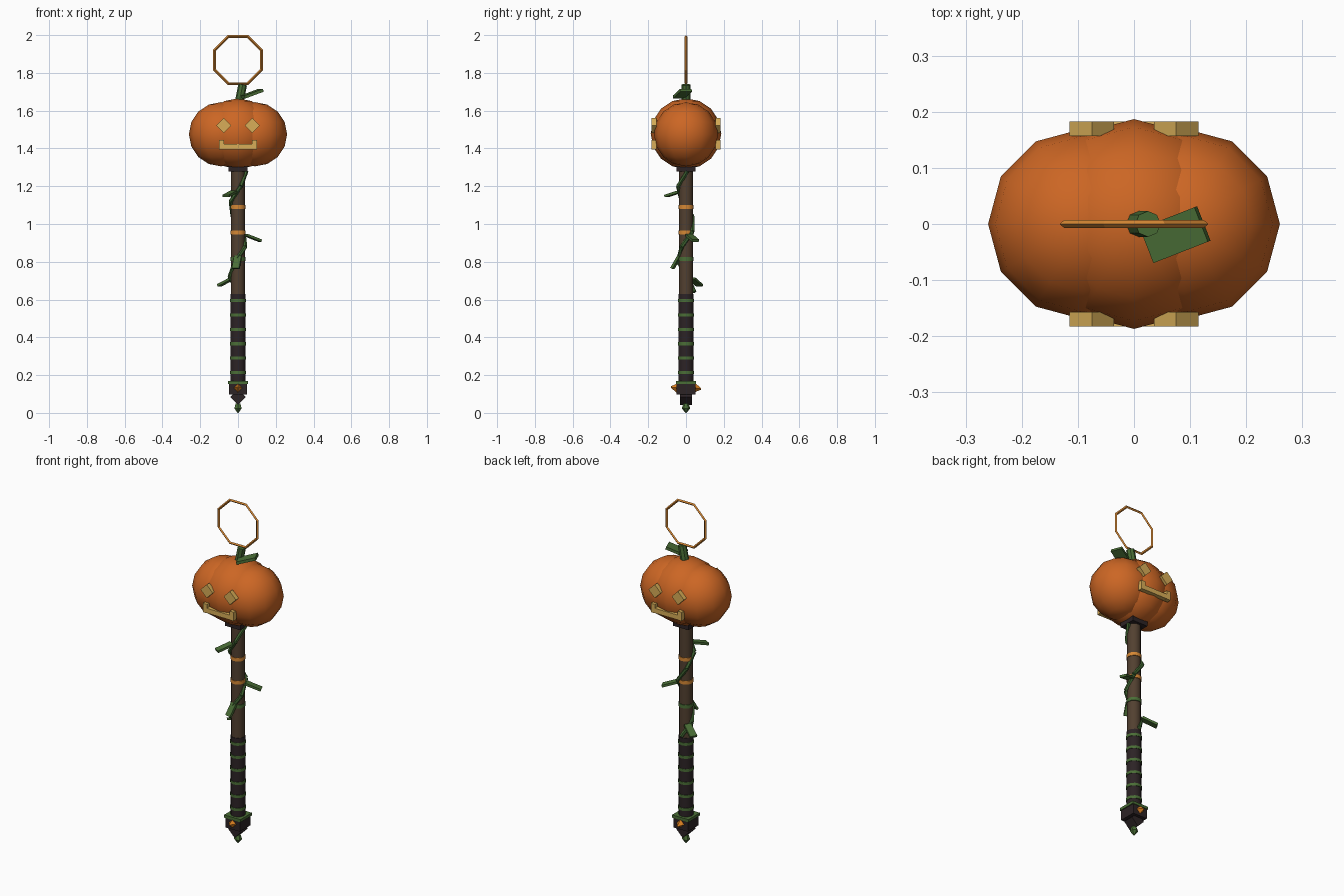
import bpy, math
from math import radians, cos, sin, pi
from mathutils import Vector, Matrix

if "Cube" in bpy.data.objects:
    bpy.data.objects.remove(bpy.data.objects["Cube"])


def srgb(r, g, b):
    return tuple((c / 255 / 12.92) if c < 11 else ((c / 255 + .055) / 1.055) ** 2.4 for c in (r, g, b)) + (1,)


def material(name, *rgb):
    m = bpy.data.materials.new(name)
    m.diffuse_color = srgb(*rgb)
    m.use_nodes = True
    m.node_tree.nodes["Principled BSDF"].inputs["Base Color"].default_value = m.diffuse_color
    return m


ORANGE = material("pumpkin orange", 204, 102, 36)
GOLD = material("glowing yellow", 216, 174, 88)
RING = material("amber ring", 214, 136, 52)
GEM = material("bright orange", 230, 135, 35)
BROWN = material("bark brown", 82, 64, 48)
DARK = material("dark wrap", 44, 35, 37)
GREEN = material("leaf green", 74, 110, 54)
VINE = material("vine green", 62, 98, 48)


def finish(name, mat):
    o = bpy.context.object
    o.name = name
    o.data.materials.append(mat)
    return o


def box(name, mat, loc, size, rot=(0, 0, 0)):
    bpy.ops.mesh.primitive_cube_add(size=1, location=loc, rotation=rot)
    o = finish(name, mat)
    o.scale = size
    return o


def tube(name, mat, a, b, r, sides=8, r2=None):
    """Cylinder or cone from point a to point b."""
    a, b = Vector(a), Vector(b)
    d = b - a
    bpy.ops.mesh.primitive_cone_add(vertices=sides, radius1=r, radius2=r if r2 is None else r2,
                                    depth=d.length, location=(a + b) / 2,
                                    rotation=d.to_track_quat('Z', 'Y').to_euler())
    return finish(name, mat)


def upright(name, mat, z0, z1, r, sides=12):
    o = tube(name, mat, (0, 0, z0), (0, 0, z1), r, sides)
    bpy.ops.object.shade_smooth_by_angle(angle=radians(40))
    return o


def leaf(name, mat, a, b, width, thick):
    """Flat slab from a to b, its width kept horizontal."""
    a, b = Vector(a), Vector(b)
    d = b - a
    x = d.normalized()
    y = Vector((0, 0, 1)).cross(x).normalized()
    rot = Matrix((x, y, x.cross(y))).transposed().to_euler()
    return box(name, mat, (a + b) / 2, (d.length, width, thick), rot)


# pumpkin lobes
for name, x, z, r in (("pumpkin_middle", 0, 1.478, .187), ("pumpkin_left", -.09, 1.475, .17),
                      ("pumpkin_right", .09, 1.475, .17)):
    bpy.ops.mesh.primitive_uv_sphere_add(segments=12, ring_count=8, radius=r, location=(x, 0, z))
    finish(name, ORANGE)
    bpy.ops.object.shade_smooth_by_angle(angle=radians(60))

# faces on front and back
for side, y in (("front", -.17), ("back", .17)):
    for s in (-1, 1):
        box(side + "_eye", GOLD, (s * .075, y, 1.522), (.056, .026, .056), (0, radians(45), 0))
        box(side + "_mouth_corner", GOLD, (s * .087, y, 1.42), (.026, .026, .052))
    box(side + "_mouth", GOLD, (0, y, 1.409), (.2, .026, .028))

# stem, stem leaf and hanging ring
tube("stem", GREEN, (.005, 0, 1.64), (.025, 0, 1.738), .023)
leaf("stem_leaf", GREEN, (.025, -.038, 1.672), (.122, 0, 1.708), .066, .016)
bpy.ops.mesh.primitive_torus_add(major_segments=8, minor_segments=4, major_radius=.138, minor_radius=.008,
                                 location=(0, 0, 1.868), rotation=(radians(90), 0, 0))
ring = finish("ring", RING)
ring.data.transform(Matrix.Rotation(pi / 8, 4, 'Z'))
ring.scale = (.98, .98, .85)

# shaft, collar and bands
upright("shaft", BROWN, .6, 1.3, .037)
box("collar", DARK, (0, 0, 1.294), (.1, .1, .034))
for z in (.955, 1.09):
    upright("amber_band", RING, z - .01, z + .01, .041)
upright("green_band", GREEN, .805, .825, .041)

# grip with wrapping
upright("grip", DARK, .14, .63, .04)
for i in range(6):
    z = .213 + i * .0765
    upright("grip_wrap", GREEN, z - .008, z + .008, .043)

# pommel
box("pommel_plate", GREEN, (0, 0, .162), (.106, .106, .016))
box("pommel_block", DARK, (0, 0, .126), (.094, .1, .058))
box("pommel_wedge", DARK, (0, 0, .083), (.058, .064, .058), (0, radians(45), 0))
tube("pommel_tip_top", GREEN, (0, 0, .024), (0, 0, .05), .022, 6, .014)
tube("pommel_tip", GREEN, (0, 0, .024), (0, 0, 0), .022, 6, .003)
for s in (-1, 1):
    tube("pommel_gem", GEM, (0, s * .046, .132), (0, s * .08, .132 - s * .005), .025, 4, .004)


# vine: chords of a helix that dip in and out of the shaft
def helix(z, r=.045):
    t = -2 * pi * (1.27 - z) / .36
    return Vector((r * cos(t), r * sin(t), z))


zs = [1.28 - i * .08 for i in range(9)]
for z0, z1 in zip(zs, zs[1:]):
    tube("vine", VINE, helix(z0), helix(z1), .011, 6)

# vine leaves
for a, b in (((-.02, -.03, 1.172), (-.065, -.105, 1.148)), ((.04, .015, .942), (.117, .05, .912)),
             ((.0, -.035, .83), (-.012, -.072, .765)), ((-.03, .03, .712), (-.1, .072, .675))):
    leaf("vine_leaf", GREEN, a, b, .04, .013)
